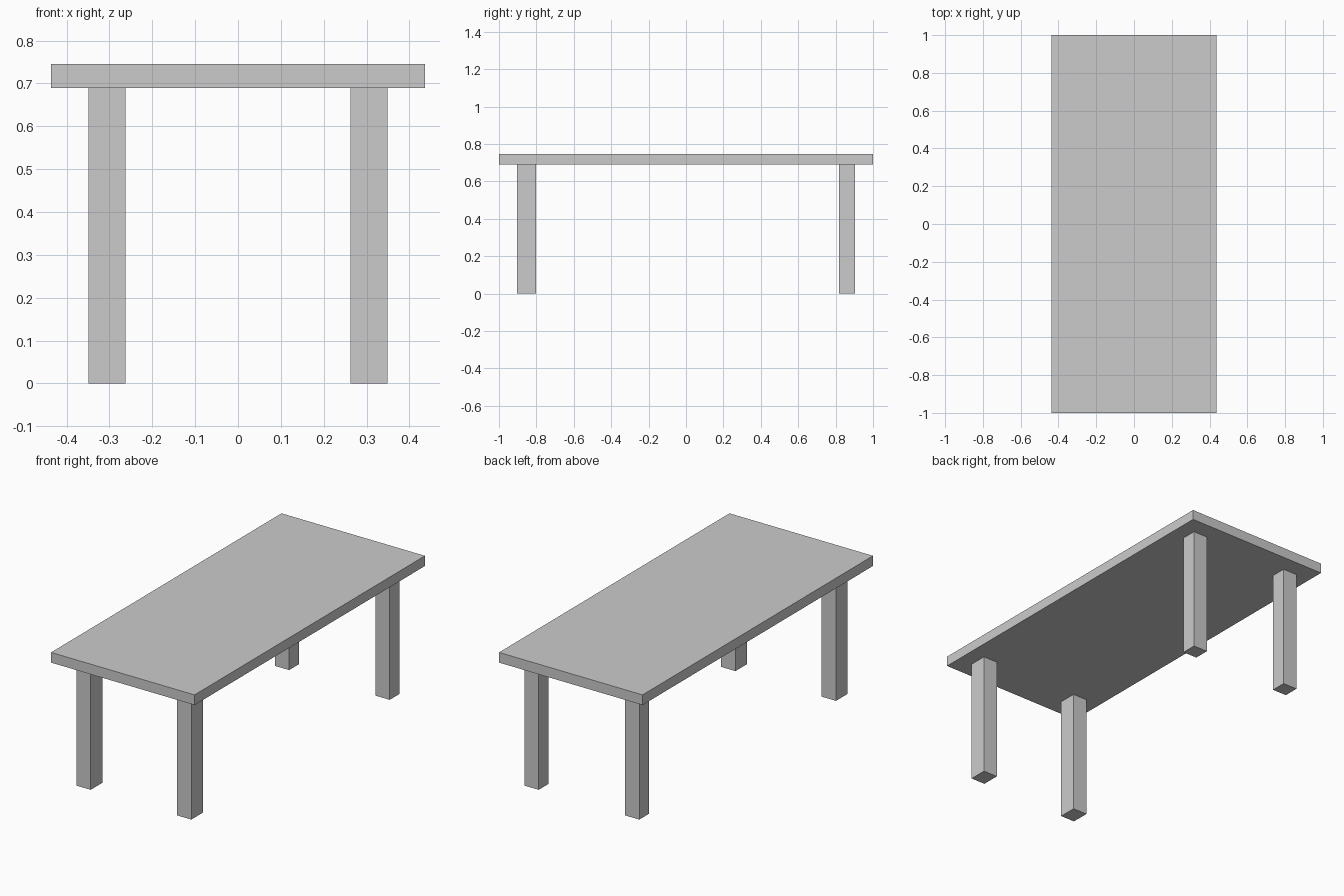
import bpy

if "Cube" in bpy.data.objects:
    bpy.data.objects.remove(bpy.data.objects["Cube"])


def box(name, lo, hi):
    """Axis-aligned box between two corners."""
    centre = [(a + b) / 2 for a, b in zip(lo, hi)]
    bpy.ops.mesh.primitive_cube_add(size=1, location=centre)
    obj = bpy.context.object
    obj.name = name
    obj.scale = [b - a for a, b in zip(lo, hi)]
    bpy.ops.object.transform_apply(location=False, rotation=False, scale=True)
    return obj


HALF_W, HALF_L = 0.436, 1.0
TOP_Z, UNDER_Z = 0.745, 0.689
LEG_IN, LEG_OUT = 0.262, 0.349

# Table top
box("table_top", (-HALF_W, -HALF_L, UNDER_Z), (HALF_W, HALF_L, TOP_Z))

# Legs: the front pair is slightly deeper than the back pair
for end, y0, y1 in (("front", -0.904, -0.803), ("back", 0.818, 0.904)):
    box(f"{end}_left_leg", (-LEG_OUT, y0, 0), (-LEG_IN, y1, UNDER_Z))
    box(f"{end}_right_leg", (LEG_IN, y0, 0), (LEG_OUT, y1, UNDER_Z))
